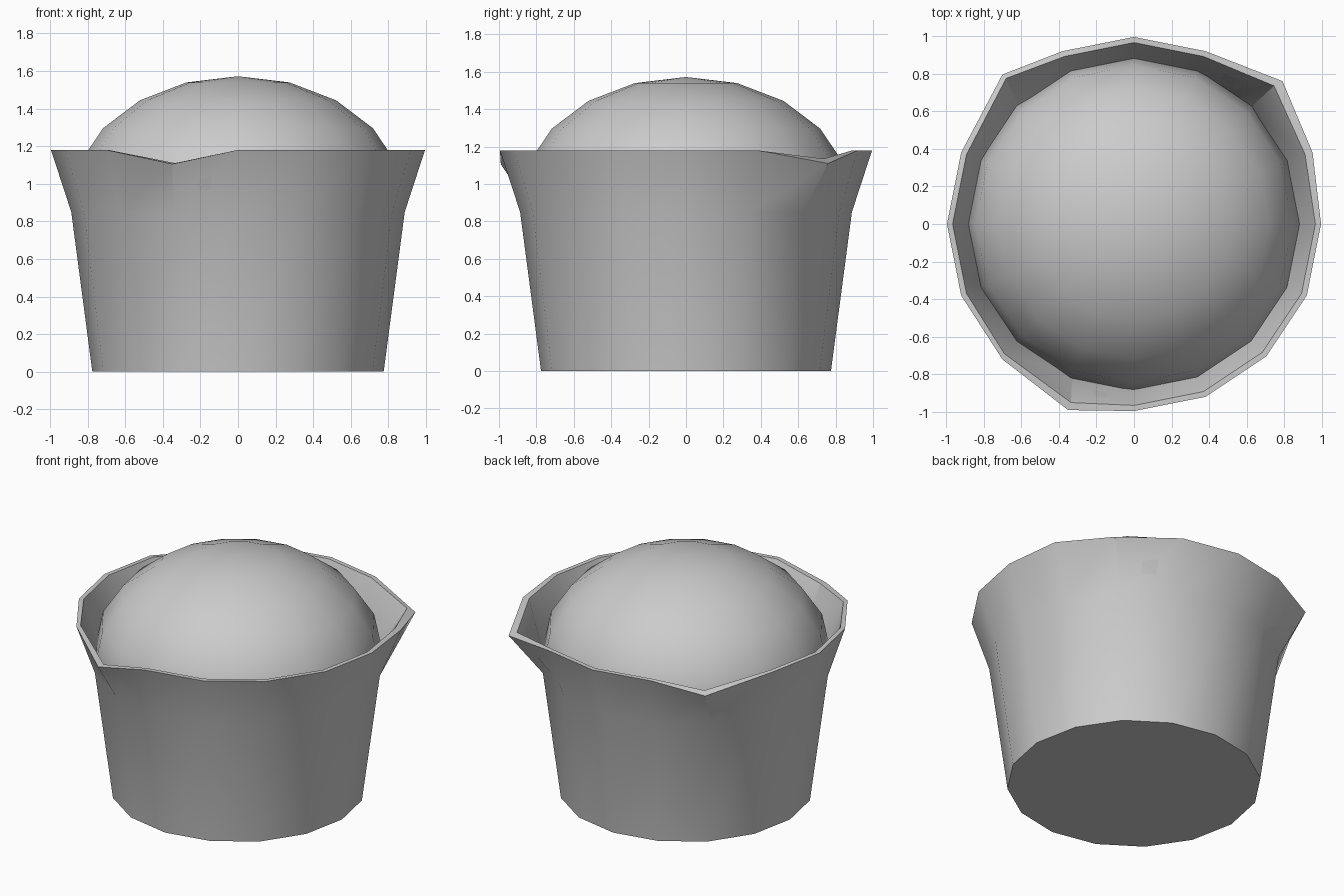
import bpy, bmesh
from math import cos, sin, pi

if "Cube" in bpy.data.objects:
    bpy.data.objects.remove(bpy.data.objects["Cube"])

SIDES = 16

# Rim corners pulled out of the regular ring: index -> (outer xyz, inner xyz)
BENT = {
    1: ((0.95, 0.38, 1.18), (0.91, 0.37, 1.18)),
    2: ((0.79, 0.76, 1.11), (0.745, 0.735, 1.135)),
    6: ((-0.70, 0.795, 1.115), (-0.68, 0.775, 1.14)),
    10: ((-0.70, -0.72, 1.18), (-0.69, -0.69, 1.18)),
    11: ((-0.35, -0.99, 1.105), (-0.335, -0.95, 1.11)),
}


def finish(bm, name):
    bmesh.ops.recalc_face_normals(bm, faces=bm.faces)
    mesh = bpy.data.meshes.new(name)
    bm.to_mesh(mesh)
    bm.free()
    ob = bpy.data.objects.new(name, mesh)
    bpy.context.collection.objects.link(ob)
    bpy.ops.object.select_all(action='DESELECT')
    bpy.context.view_layer.objects.active = ob
    ob.select_set(True)
    bpy.ops.object.shade_smooth_by_angle(angle=pi / 6)
    return ob


# Paper cup: outer wall, rim, inner wall and floor as one lathed shell
profile = [(0.775, 0), (0.887, 0.85), (0.995, 1.18),
           (0.965, 1.18), (0.857, 0.86), (0.745, 0.03)]
bm = bmesh.new()
rings = []
for level, (r, z) in enumerate(profile):
    ring = []
    for i in range(SIDES):
        a = 2 * pi * i / SIDES
        co = (r * cos(a), r * sin(a), z)
        if level in (2, 3) and i in BENT:
            co = BENT[i][level - 2]
        ring.append(bm.verts.new(co))
    rings.append(ring)
for lo, hi in zip(rings, rings[1:]):
    for i in range(SIDES):
        j = (i + 1) % SIDES
        bm.faces.new((lo[i], lo[j], hi[j], hi[i]))
bm.faces.new(rings[0])
bm.faces.new(rings[-1])
finish(bm, "paper_cup")

# Cake: flattened ball sitting in the cup
bm = bmesh.new()
bmesh.ops.create_uvsphere(bm, u_segments=SIDES, v_segments=10, radius=1)
bmesh.ops.scale(bm, vec=(0.887, 0.887, 0.67), verts=bm.verts)
bmesh.ops.translate(bm, vec=(0, 0, 0.902), verts=bm.verts)
finish(bm, "cake_top")
